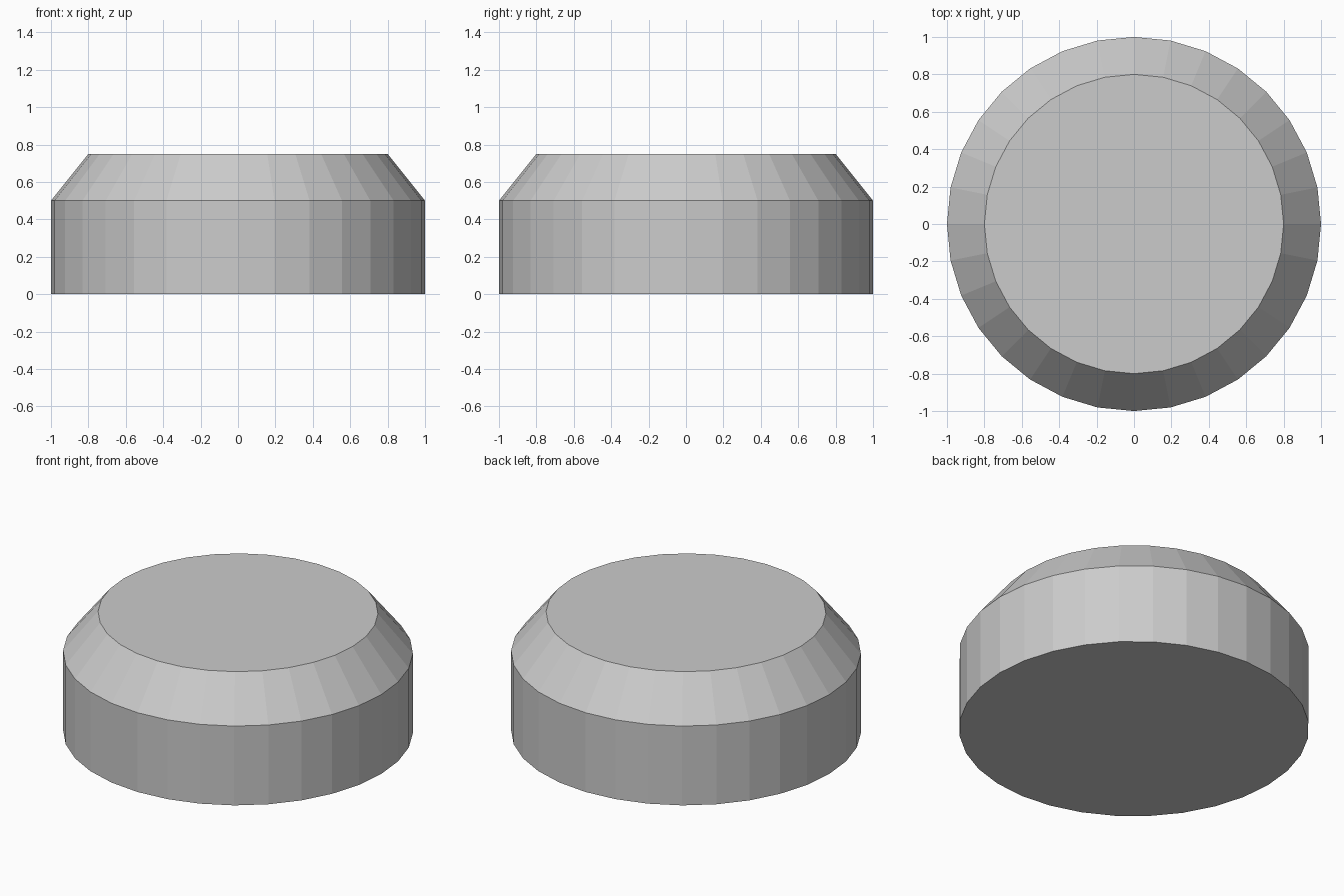
import bpy, bmesh
from math import sin, cos, tau

if "Cube" in bpy.data.objects:
    bpy.data.objects.remove(bpy.data.objects["Cube"])

SIDES = 32
PROFILE = [(1.0, 0.0), (1.0, 0.5), (0.8, 0.75)]  # radius, height

# Round flat-faced body with a sloped shoulder
bm = bmesh.new()
rings = [[bm.verts.new((r * cos(tau * i / SIDES), r * sin(tau * i / SIDES), z))
          for i in range(SIDES)] for r, z in PROFILE]
for low, high in zip(rings, rings[1:]):
    for i in range(SIDES):
        j = (i + 1) % SIDES
        bm.faces.new((low[i], low[j], high[j], high[i]))

# Bottom and top caps
bm.faces.new(rings[0][::-1])
bm.faces.new(rings[-1])

mesh = bpy.data.meshes.new("chamfered_disc")
bm.to_mesh(mesh)
bm.free()
bpy.context.collection.objects.link(bpy.data.objects.new("chamfered_disc", mesh))
